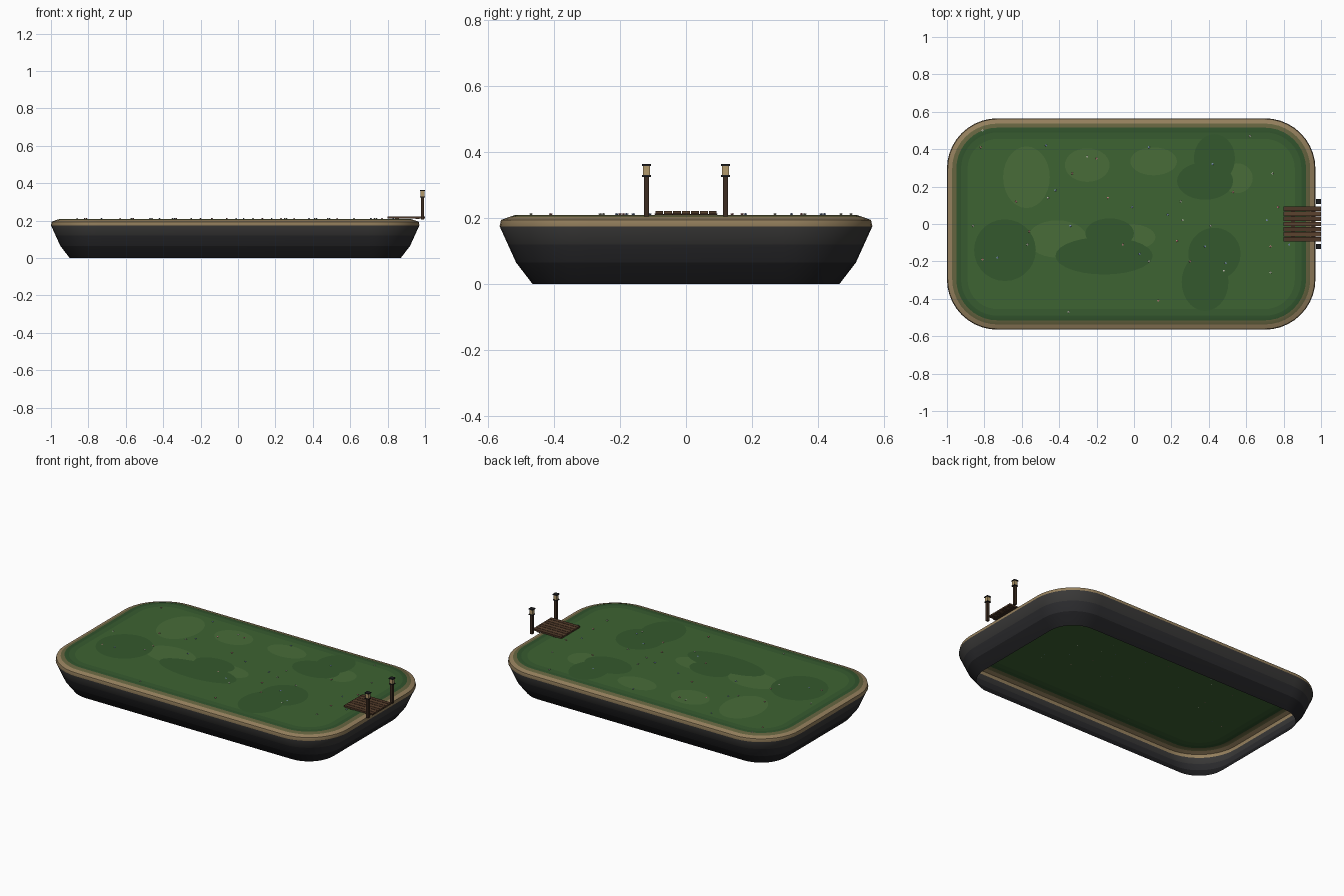
import bpy, bmesh, math

if "Cube" in bpy.data.objects:
    bpy.data.objects.remove(bpy.data.objects["Cube"])


def mat(name, r, g, b):
    m = bpy.data.materials.new(name)
    m.diffuse_color = (r, g, b, 1)
    m.use_nodes = True
    m.node_tree.nodes["Principled BSDF"].inputs["Base Color"].default_value = m.diffuse_color
    return m


def finish(bm, name, mats, smooth=False):
    me = bpy.data.meshes.new(name)
    bm.to_mesh(me)
    bm.free()
    for m in mats:
        me.materials.append(m)
    ob = bpy.data.objects.new(name, me)
    bpy.context.collection.objects.link(ob)
    if smooth:
        bpy.ops.object.select_all(action='DESELECT')
        ob.select_set(True)
        bpy.context.view_layer.objects.active = ob
        bpy.ops.object.shade_smooth_by_angle(angle=math.radians(50))
    return ob


def box(name, x0, x1, y0, y1, z0, z1, m):
    bm = bmesh.new()
    bmesh.ops.create_cube(bm, size=1)
    for v in bm.verts:
        v.co.x = (x0 + x1) / 2 + v.co.x * (x1 - x0)
        v.co.y = (y0 + y1) / 2 + v.co.y * (y1 - y0)
        v.co.z = (z0 + z1) / 2 + v.co.z * (z1 - z0)
    return finish(bm, name, [m])


CX, HX, HY, R, SEG = -0.015, 0.985, 0.565, 0.27, 10


def ring(inset):
    # rounded rectangle outline, inset from the widest edge
    r, pts = R - inset, []
    for k, (sx, sy) in enumerate([(1, 1), (-1, 1), (-1, -1), (1, -1)]):
        for i in range(SEG + 1):
            a = math.pi / 2 * (k + i / SEG)
            pts.append((CX + sx * (HX - R) + r * math.cos(a), sy * (HY - R) + r * math.sin(a)))
    return pts


soil_low = mat("soil_low", 0.014, 0.014, 0.016)
soil = mat("soil", 0.026, 0.026, 0.029)
soil_high = mat("soil_high", 0.04, 0.039, 0.038)
sand = mat("sand", 0.30, 0.215, 0.11)
sand_green = mat("sand_green", 0.13, 0.125, 0.05)
turf_dark = mat("turf_dark", 0.03, 0.085, 0.025)
turf_mid = mat("turf_mid", 0.038, 0.105, 0.029)
turf = mat("turf", 0.047, 0.125, 0.032)
patch_light = mat("patch_light", 0.065, 0.15, 0.04)
patch_dark = mat("patch_dark", 0.034, 0.098, 0.026)
wood = mat("wood", 0.105, 0.055, 0.028)
wood_b = mat("wood_b", 0.075, 0.038, 0.02)
wood_dark = mat("wood_dark", 0.045, 0.025, 0.015)
metal = mat("metal", 0.012, 0.012, 0.014)
glass = mat("glass", 0.45, 0.32, 0.15)

# island shell, open underneath: (inset, z, material of the band above)
profile = [(0.10, 0.0, 0), (0.05, 0.065, 1), (0.025, 0.12, 2), (0.0, 0.175, 3),
           (0.004, 0.194, 3), (0.028, 0.203, 4), (0.05, 0.21, 5), (0.075, 0.21, 6), (0.11, 0.21, 7)]
bm = bmesh.new()
rings = [[bm.verts.new((x, y, z)) for x, y in ring(d)] for d, z, _ in profile]
n = len(rings[0])
for j in range(len(rings) - 1):
    for i in range(n):
        k = (i + 1) % n
        f = bm.faces.new((rings[j][i], rings[j][k], rings[j + 1][k], rings[j + 1][i]))
        f.material_index = profile[j][2]
bm.faces.new(rings[-1]).material_index = 7
finish(bm, "island", [soil_low, soil, soil_high, sand, sand_green, turf_dark, turf_mid, turf], True)

# grass patches: flat ellipses (x, y, radius x, radius y)
dark = [(0.43, 0.35, .11, .13), (0.38, 0.23, .15, .10), (-0.69, -0.14, .165, .165),
        (-0.16, -0.17, .26, .10), (0.38, -0.31, .125, .155), (0.43, -0.16, .14, .14),
        (-0.13, -0.05, .13, .08)]
light = [(-0.575, 0.25, .125, .165), (-0.25, 0.315, .12, .09), (0.105, 0.335, .125, .075),
         (0.55, 0.245, .085, .08), (-0.41, -0.08, .16, .10), (-0.02, -0.07, .135, .07)]


def patches(name, items, m, z):
    bm = bmesh.new()
    for j, (x, y, rx, ry) in enumerate(items):
        bm.faces.new([bm.verts.new((x + rx * math.cos(a), y + ry * math.sin(a), z + j * 0.0001))
                      for a in [2 * math.pi * i / 28 for i in range(28)]])
    finish(bm, name, [m])


patches("light_grass_patches", light, patch_light, 0.2108)
patches("dark_grass_patches", dark, patch_dark, 0.2115)

# tiny flowers scattered on the turf
spots = [(-.81, .5), (-.82, .41), (-.47, .42), (-.25, .36), (-.2, .35), (.08, .41), (.62, .47),
         (-.33, .27), (.42, .32), (.74, .27), (-.63, .12), (-.42, .18), (-.46, .14), (-.14, .14),
         (-.01, .09), (.25, .12), (.53, .17), (.18, .05), (.26, .02), (.77, .09), (.71, .02),
         (-.86, -.01), (-.56, -.04), (-.34, -.01), (-.57, -.11), (-.06, -.11), (.03, -.16),
         (.08, -.2), (.23, -.09), (.38, -.12), (.41, -.01), (.3, -.2), (.49, -.21), (.48, -.25),
         (.73, -.12), (.83, -.11), (.73, -.26), (-.81, -.19), (-.73, -.18), (-.35, -.47), (.13, -.41)]
petals = [mat("petal_white", .6, .6, .5), mat("petal_pink", .6, .25, .25), mat("petal_blue", .25, .35, .6)]
bm = bmesh.new()
for i, (x, y) in enumerate(spots):
    before = set(bm.faces)
    vs = bmesh.ops.create_icosphere(bm, subdivisions=1, radius=0.006)['verts']
    for v in vs:
        v.co = (x + v.co.x, y + v.co.y, 0.212 + v.co.z * 0.5)
    for f in set(bm.faces) - before:
        f.material_index = i % 3
finish(bm, "flowers", petals)

# dock planks with a cross beam below
for i in range(7):
    y = (i - 3) * 0.027
    box(f"dock_plank_{i}", 0.80, 1.0, y - 0.012, y + 0.012, 0.212, 0.222, wood if i % 2 else wood_b)
for i, x in enumerate((0.84, 0.95)):
    box(f"dock_beam_{i}", x, x + 0.02, -0.094, 0.094, 0.209, 0.213, wood_dark)

# lantern posts on both sides of the dock
PX = 0.986
for side, s in (("left", 1), ("right", -1)):
    for part, h, z0, z1, m in (("post", 0.008, 0.205, 0.325, wood_dark),
                               ("collar", 0.0135, 0.325, 0.33, metal),
                               ("lantern", 0.0105, 0.33, 0.358, glass),
                               ("cap", 0.014, 0.358, 0.364, metal)):
        y = s * 0.12
        box(f"{side}_{part}", PX - h, PX + h, y - h, y + h, z0, z1, m)
